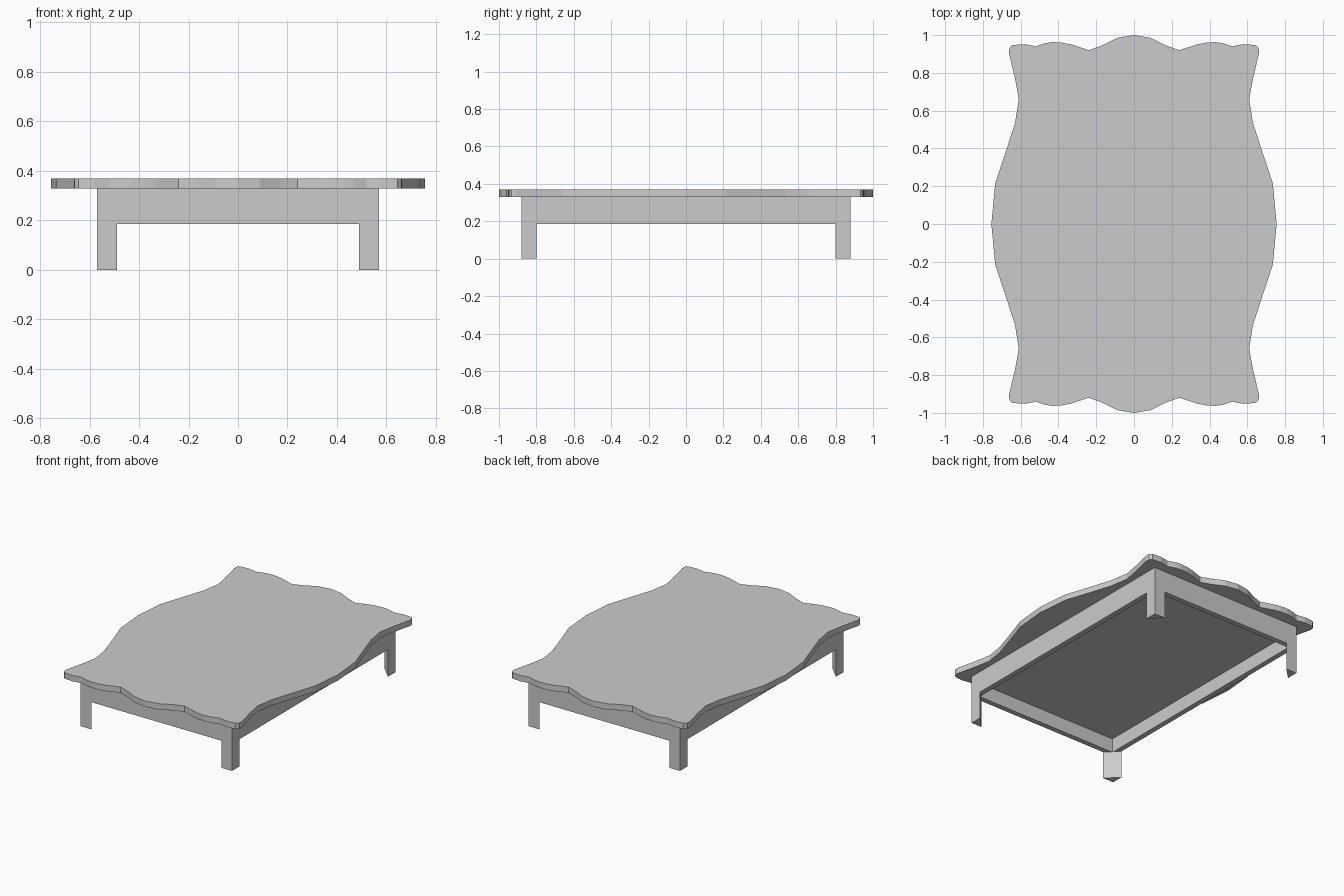
import bpy, bmesh

if "Cube" in bpy.data.objects:
    bpy.data.objects.remove(bpy.data.objects["Cube"])


def prism(name, pts, z0, z1):
    """Extrude a flat outline from z0 to z1; returns the object."""
    bm = bmesh.new()
    face = bm.faces.new([bm.verts.new((x, y, z0)) for x, y in pts])
    ext = bmesh.ops.extrude_face_region(bm, geom=[face], use_keep_orig=True)
    verts = [g for g in ext["geom"] if isinstance(g, bmesh.types.BMVert)]
    bmesh.ops.translate(bm, verts=verts, vec=(0, 0, z1 - z0))
    bmesh.ops.recalc_face_normals(bm, faces=bm.faces)
    mesh = bpy.data.meshes.new(name)
    bm.to_mesh(mesh)
    bm.free()
    obj = bpy.data.objects.new(name, mesh)
    bpy.context.collection.objects.link(obj)
    return obj


# Scalloped table top: one quarter of the outline, mirrored all round
quarter = [(0, 1.0), (0.09, 0.985), (0.17, 0.945), (0.24, 0.92), (0.33, 0.95),
           (0.38, 0.96), (0.43, 0.963), (0.47, 0.957), (0.52, 0.941),
           (0.58, 0.952), (0.645, 0.947), (0.66, 0.932), (0.662, 0.905),
           (0.63, 0.77), (0.61, 0.66), (0.63, 0.535), (0.68, 0.38),
           (0.735, 0.215), (0.755, 0)]
half = quarter + [(x, -y) for x, y in quarter[-2::-1]]
outline = half + [(-x, y) for x, y in half[-2:0:-1]]
prism("table_top", outline, 0.33, 0.37)

# Apron frame: a box with its underside recessed
X, Y, Z = 0.57, 0.88, 0.185
apron = prism("apron_frame", [(-X, -Y), (X, -Y), (X, Y), (-X, Y)], Z, 0.33)
bm = bmesh.new()
bm.from_mesh(apron.data)
under = min(bm.faces, key=lambda f: f.calc_center_median().z)
bmesh.ops.inset_region(bm, faces=[under], thickness=0.05)
under = bmesh.ops.extrude_discrete_faces(bm, faces=[under])["faces"][0]
bmesh.ops.translate(bm, verts=under.verts, vec=(0, 0, 0.095))
bm.to_mesh(apron.data)
bm.free()

# Triangular corner legs
L = 0.08
for sx, side in ((-1, "left"), (1, "right")):
    for sy, end in ((-1, "front"), (1, "back")):
        prism(f"{end}_{side}_leg",
              [(sx * X, sy * Y), (sx * (X - L), sy * Y), (sx * X, sy * (Y - L))],
              0, Z)
